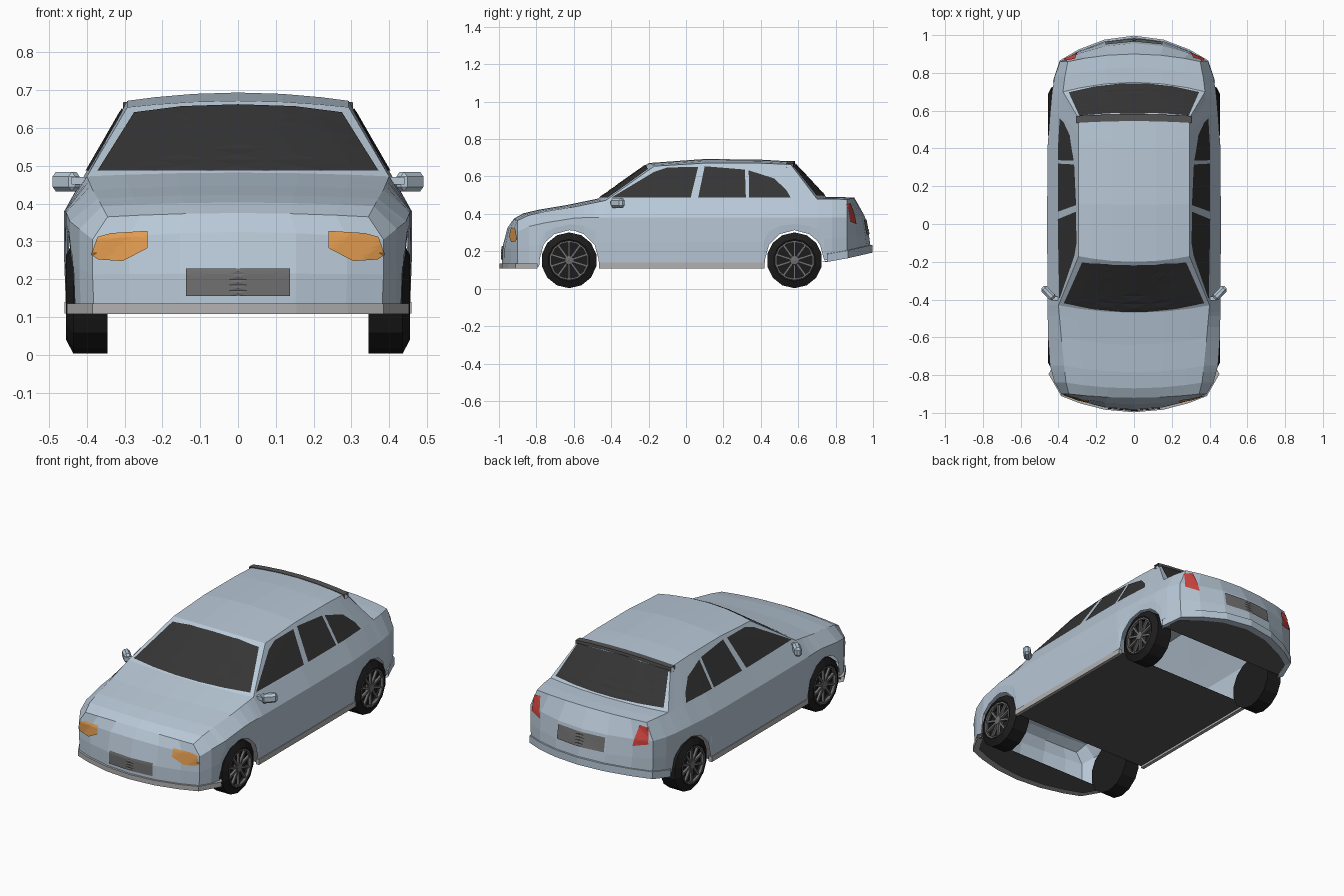
import bpy, bmesh, math
from mathutils import Vector, Matrix
from mathutils.bvhtree import BVHTree

if "Cube" in bpy.data.objects:
    bpy.data.objects.remove(bpy.data.objects["Cube"])


def mat(name, r, g, b):
    m = bpy.data.materials.new(name)
    m.diffuse_color = (r, g, b, 1)
    m.use_nodes = True
    m.node_tree.nodes["Principled BSDF"].inputs["Base Color"].default_value = m.diffuse_color
    return m


PAINT = mat("paint", .48, .58, .68)
GLASS = mat("glass", .035, .035, .035)
RUBBER = mat("rubber", .012, .012, .012)
DARK = mat("dark_grey", .09, .09, .09)
TRIM = mat("trim", .45, .44, .44)
PLATE = mat("plate", .16, .16, .16)
ORANGE = mat("orange", .75, .33, .08)
RED = mat("red", .65, .06, .05)


def finish(bm, name, m):
    bmesh.ops.remove_doubles(bm, verts=bm.verts, dist=.0008)
    bmesh.ops.recalc_face_normals(bm, faces=bm.faces)
    me = bpy.data.meshes.new(name)
    bm.to_mesh(me)
    me.materials.append(m)
    ob = bpy.data.objects.new(name, me)
    bpy.context.collection.objects.link(ob)
    return ob


def grid(bm, rows):
    vs = [[bm.verts.new(p) for p in r] for r in rows]
    for a, b in zip(vs, vs[1:]):
        for i in range(len(a) - 1):
            bm.faces.new((a[i], a[i + 1], b[i + 1], b[i]))


def patch(name, rows, m):
    bm = bmesh.new()
    grid(bm, rows)
    return finish(bm, name, m)


def box(name, c, s, m, rot=0, bevel=0):
    bm = bmesh.new()
    bmesh.ops.create_cube(bm, size=1)
    bm.transform(Matrix.Translation(c) @ Matrix.Rotation(rot, 4, 'Z') @ Matrix.Diagonal((*s, 1)))
    if bevel:
        bmesh.ops.bevel(bm, geom=bm.edges[:], offset=bevel, segments=1, affect='EDGES')
    return finish(bm, name, m)


def interp(keys, y):
    if y <= keys[0][0]:
        return keys[0][1:]
    for a, b in zip(keys, keys[1:]):
        if y <= b[0]:
            f = (y - a[0]) / (b[0] - a[0])
            return [p + (q - p) * f for p, q in zip(a[1:], b[1:])]
    return keys[-1][1:]


# body keys: y, edge height, shoulder width, edge width, centre bend
KEYS = [(-.90, .365, .385, .345, -.02), (-.84, .393, .42, .36, -.03), (-.75, .413, .445, .37, -.035),
        (-.60, .437, .455, .385, -.04), (-.43, .472, .458, .40, -.04), (0, .478, .46, .405, 0),
        (.40, .48, .458, .403, 0), (.58, .48, .445, .392, .03), (.70, .48, .434, .376, .05),
        (.78, .48, .42, .366, .05), (.86, .477, .392, .35, .04)]
ROOF = [(-.17, .672, .655), (-.10, .688, .666), (.10, .694, .672), (.40, .69, .671), (.56, .68, .664)]
AXLES, R_ARCH, Z_AXLE = (-.625, .58), .158, .155
T = (-1, -.75, -.4, 0, .4, .75, 1)


def bottom(y):
    for c in AXLES:
        d = abs(y - c)
        if d <= R_ARCH + 1e-5:
            return Z_AXLE + math.sqrt(max(0, R_ARCH ** 2 - d * d))
    return .12 if y < .7 else .15 + (y - .735) * .2


def column(y):
    zt, w, wt, _ = interp(KEYS, y)
    zb, z2 = bottom(y), min(.38, zt - .06)
    return [(w * .99, y, zb), (w, y, (zb + z2) / 2), (w, y, z2), (wt, y, zt)]


def row(yc, zc, edge):
    x, y, z = edge
    return [(x * t, yc + (y - yc) * t * t, zc + (z - zc) * t * t) for t in T]


def top_row(y):
    zt, _, wt, bend = interp(KEYS, y)
    return row(y + bend, zt + .01, (wt, y, zt))


def roof_row(y):
    f = (y + .43) / 1.13
    yr = -.17 + .73 * f
    zc, ze = interp(ROOF, yr)
    return row(yr - .03 * (1 - f) ** 4 + .01 * f ** 4, zc, (.293, yr, ze))


ys = {k[0] for k in KEYS}
for c in AXLES:
    ys |= {c + R_ARCH * math.cos(k * math.pi / 6) for k in range(7)}
    ys |= {c - R_ARCH - .002, c + R_ARCH + .002}
ys = sorted(ys)
cabin = [y for y in ys if -.431 < y < .701]

# body shell: sides, nose, bonnet, boot, tail, roof and pillars
body = bmesh.new()
for s in (1, -1):
    grid(body, [[(s * x, y, z) for x, y, z in column(v)] for v in ys])
    grid(body, [[(s * column(v)[3][0], *column(v)[3][1:]), roof_row(v)[6 if s > 0 else 0]] for v in cabin])
front, rear = column(-.90), column(.86)
nose = [row(y, z, e) for (y, z), e in zip(((-.985, .12), (-.983, .215), (-.955, .325)), front)]
tail = [row(y, z, e) for (y, z), e in zip(((.99, .205), (.978, .285), (.957, .385)), rear)]
grid(body, nose + [top_row(y) for y in ys if y < -.429])
grid(body, tail + [top_row(y) for y in reversed(ys) if y > .699])
grid(body, [roof_row(y) for y in cabin])
grid(body, [top_row(-.43), roof_row(-.43)])
grid(body, [top_row(.70), roof_row(.70)])
finish(body, "body_shell", PAINT)
tree = BVHTree.FromBMesh(body)


# flat outline pressed onto the shell along one axis
def decal(name, pts, direction, m, off=.006):
    d = Vector(direction)
    bm = bmesh.new()
    put = (lambda a, b: (-d.x * 2, a, b)) if d.x else (lambda a, b: (a, -d.y * 2, b))
    f = bm.faces.new([bm.verts.new(put(a, b)) for a, b in pts])
    bmesh.ops.poke(bm, faces=[f])
    bmesh.ops.subdivide_edges(bm, edges=bm.edges[:], cuts=4, use_grid_fill=True)
    for v in bm.verts:
        hit = tree.ray_cast(v.co, d)[0]
        if hit:
            v.co = hit - d * off
    finish(bm, name, m)


# windscreen and rear window
decal("windscreen", [(-.372, .487), (.372, .487), (.275, .642), (.15, .658), (0, .663), (-.15, .658), (-.275, .642)],
      (0, 1, 0), GLASS)
decal("rear_window", [(-.345, .498), (.345, .498), (.29, .655), (0, .67), (-.29, .655)], (0, -1, 0), GLASS)

# side windows and lamps, both sides
WINDOWS = {"front_window": [(-.40, .487), (.025, .487), (.065, .652), (-.10, .648), (-.17, .625)],
           "rear_door_window": [(.065, .487), (.32, .487), (.315, .637), (.10, .655)],
           "quarter_window": [(.338, .487), (.56, .487), (.535, .53), (.47, .59), (.335, .633)]}
for s, side in ((1, "left"), (-1, "right")):
    for n, pts in WINDOWS.items():
        decal(f"{n}_{side}", pts, (-s, 0, 0), GLASS, .004)
    lamp = [(.24, .328), (.24, .282), (.305, .248), (.37, .252), (.388, .265), (.372, .312), (.335, .322)]
    decal(f"headlight_{side}", [(s * x, z) for x, z in lamp], (0, 1, 0), ORANGE)
    lamp = [(.295, .345), (.372, .36), (.366, .45), (.315, .46)]
    decal(f"tail_light_{side}", [(s * x, z) for x, z in lamp], (0, -1, 0), RED)
    # door mirror, stalk and sill
    box(f"mirror_{side}", (s * .455, -.365, .458), (.085, .04, .052), PAINT, s * .8, .012)
    box(f"mirror_stalk_{side}", (s * .415, -.395, .46), (.05, .02, .02), PAINT)
    box(f"sill_{side}", (s * .449, -.022, .124), (.02, .885, .03), TRIM)

# number plates
decal("front_plate", [(-.138, .155), (.138, .155), (.138, .228), (-.138, .228)], (0, 1, 0), PLATE)
decal("rear_plate", [(-.15, .29), (.15, .29), (.15, .37), (-.15, .37)], (0, -1, 0), PLATE)

# roof spoiler
edge = roof_row(.70)
patch("spoiler", [[(x * 1.04, y + dy, z + dz) for x, y, z in edge] for dy, dz in
                  ((-.025, .004), (.012, .004), (.012, -.022), (-.02, -.022), (-.025, .004))], DARK)

# bumper lips: thin bands round nose and tail
def lip(name, base, corner, h, m):
    x, y, z = corner
    path = [(-x, y, z)] + base + [(x, y, z)]
    patch(name, [[(a * k, b * k, c + dz) for a, b, c in path] for k, dz in
                 ((.97, h), (1.012, h), (1.012, -.012), (.97, -.012))], m)


lip("front_bumper_lip", nose[0], (.447, -.785, .12), .016, TRIM)
lip("rear_bumper_lip", [(x, y * .995, z) for x, y, z in tail[0]], (.425, .745, .155), .03, PAINT)

# floor panels
patch("front_floor", [nose[0], [(.44 * t, -.785, .12) for t in T]], DARK)
patch("middle_floor", [[(.45 * t, y, .121) for t in T] for y in (-.465, .42)], DARK)
patch("rear_floor", [tail[0], [(.425 * t, .74, .151) for t in T]], DARK)


# wheels: lathed tyre and rim, spokes, hub
def lathe(bm, prof, s, y, n=14):
    grid(bm, [[(s * x, y + r * math.cos(a), .152 + r * math.sin(a)) for x, r in prof]
              for a in (2 * math.pi * (k + .5) / n for k in range(n + 1))])


for y, end in zip(AXLES, ("front", "rear")):
    for s, side in ((1, "left"), (-1, "right")):
        bm = bmesh.new()
        lathe(bm, [(.345, .001), (.345, .149), (.436, .149), (.455, .112), (.450, .102), (.425, .097), (.425, .001)], s, y)
        finish(bm, f"{end}_tyre_{side}", RUBBER)
        bm = bmesh.new()
        lathe(bm, [(.44, .104), (.453, .104), (.453, .097), (.44, .097)], s, y)
        lathe(bm, [(.425, .028), (.45, .024), (.453, .001)], s, y, 10)
        for k in range(10):
            m = (Matrix.Translation((s * .44, y, .152)) @ Matrix.Rotation(k * math.pi / 5, 4, 'X')
                 @ Matrix.Translation((0, 0, .06)) @ Matrix.Diagonal((.014, .012, .08, 1)))
            bmesh.ops.create_cube(bm, size=1, matrix=m)
        finish(bm, f"{end}_rim_{side}", PLATE)
